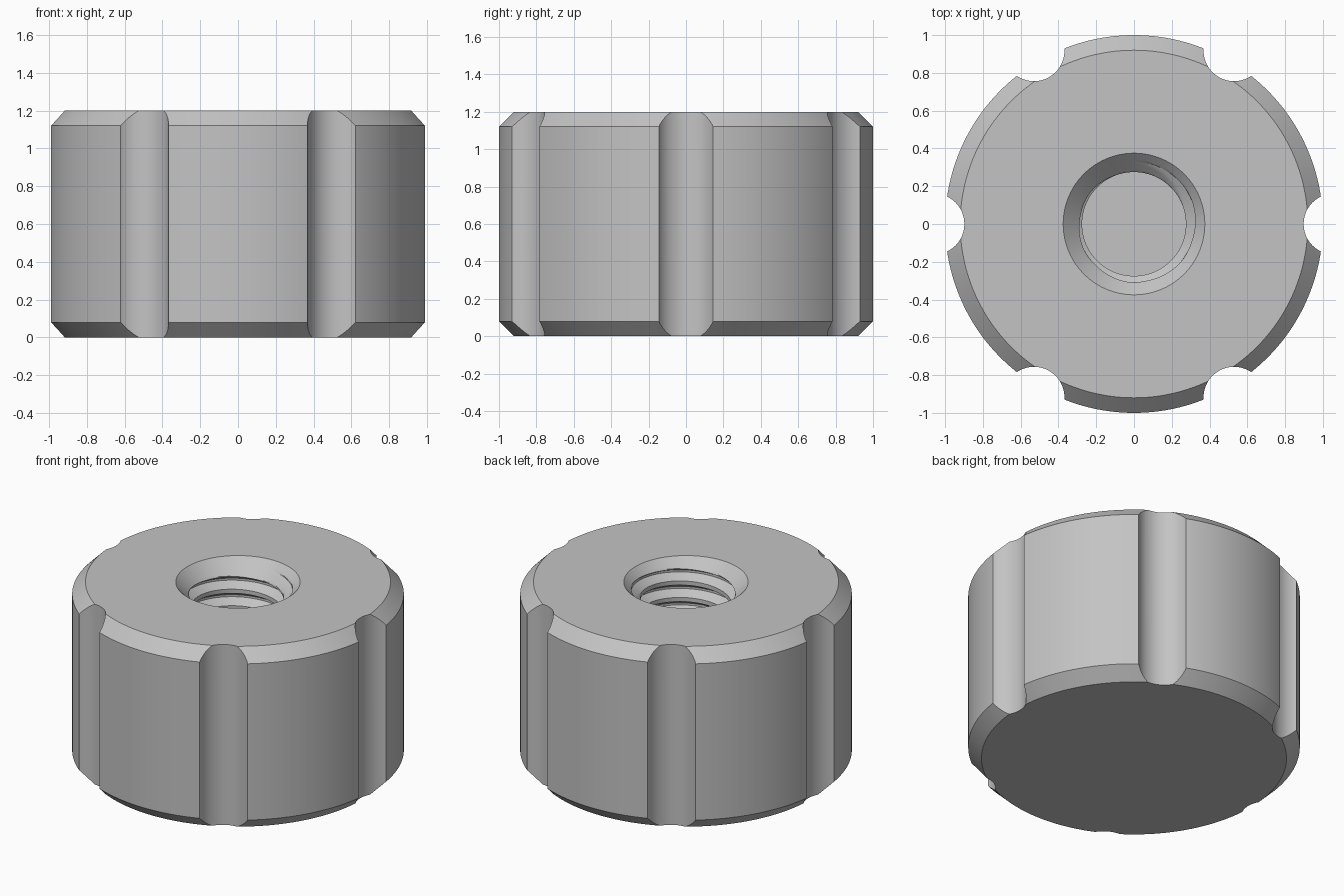
import bpy, bmesh, math

TAU = 2 * math.pi
HEIGHT, CHAMFER = 1.2, 0.08
PITCH, MINOR, MAJOR = 0.11, 0.275, 0.33
HOLE_RIM, FLOOR, HOLE_TOP = 0.375, 0.25, 1.25

cube = bpy.data.objects.get("Cube")
if cube:
    bpy.data.objects.remove(cube, do_unlink=True)

grey = bpy.data.materials.new("plain grey")
grey.use_nodes = True
colour = (0.55, 0.55, 0.55, 1)
grey.diffuse_color = colour
grey.node_tree.nodes["Principled BSDF"].inputs["Base Color"].default_value = colour


def make_object(name, bm):
    bmesh.ops.remove_doubles(bm, verts=bm.verts, dist=1e-5)
    bmesh.ops.recalc_face_normals(bm, faces=bm.faces)
    mesh = bpy.data.meshes.new(name)
    bm.to_mesh(mesh)
    bm.free()
    mesh.materials.append(grey)
    obj = bpy.data.objects.new(name, mesh)
    bpy.context.collection.objects.link(obj)
    return obj


def lathe(name, profile, segments):
    """Closed solid from (radius, z) pairs, capped at both ends."""
    bm = bmesh.new()
    rings = [[bm.verts.new((r * math.cos(TAU * i / segments),
                            r * math.sin(TAU * i / segments), z))
              for i in range(segments)] for r, z in profile]
    for low, high in zip(rings, rings[1:]):
        for i in range(segments):
            j = (i + 1) % segments
            bm.faces.new((low[i], low[j], high[j], high[i]))
    bm.faces.new(rings[0])
    bm.faces.new(rings[-1])
    return make_object(name, bm)


def hole_radius(z, s):
    """Radius of the threaded hole, opened by a countersink at the top."""
    phase = abs((s / PITCH + 0.5) % 1 - 0.5)      # 0 at root, 0.5 at crest
    t = min(1, max(0, (phase - 0.0625) / 0.3125))
    return max(MAJOR + (MINOR - MAJOR) * t, HOLE_RIM - HEIGHT + z)


def threaded_cutter(segments=96, steps=16):
    """Solid in the shape of the hole, gridded along the helix."""
    bm = bmesh.new()
    root = 1.135
    low = math.floor((FLOOR - root) / PITCH) - 1
    high = math.ceil((HOLE_TOP - root) / PITCH) + 1
    grid = []
    for k in range(low * steps, high * steps + 1):
        row = []
        for i in range(segments + 1):
            a = TAU * i / segments
            lift = PITCH * i / segments
            z = min(HOLE_TOP, max(FLOOR, root + k * PITCH / steps + lift))
            r = hole_radius(z, z - root - lift)
            row.append(bm.verts.new((r * math.cos(a), r * math.sin(a), z)))
        grid.append(row)
    for a, b in zip(grid, grid[1:]):
        for i in range(segments):
            bm.faces.new((a[i], a[i + 1], b[i + 1], b[i]))
    # Merge the clamped rows, then cap the two open ends
    bmesh.ops.remove_doubles(bm, verts=bm.verts, dist=1e-5)
    bmesh.ops.dissolve_degenerate(bm, dist=1e-6, edges=bm.edges)
    edges = [e for e in bm.edges if e.is_boundary]
    bmesh.ops.holes_fill(bm, edges=edges, sides=0)
    return make_object("thread_cutter", bm)


# Chamfered knob body
knob = lathe("knob_body", [(1 - CHAMFER, 0), (1, CHAMFER),
                           (1, HEIGHT - CHAMFER), (1 - CHAMFER, HEIGHT)], 180)

# Six grip grooves and the threaded blind hole
cutters = [threaded_cutter()]
for n in range(6):
    groove = lathe("groove_cutter", [(0.162, -0.1), (0.162, 1.3)], 48)
    angle = n * TAU / 6
    groove.location = (1.06 * math.cos(angle), 1.06 * math.sin(angle), 0)
    cutters.append(groove)

bpy.context.view_layer.objects.active = knob
for cutter in cutters:
    cutter.hide_render = True
    cut = knob.modifiers.new("cut", "BOOLEAN")
    cut.operation, cut.solver, cut.object = "DIFFERENCE", "EXACT", cutter
    bpy.ops.object.modifier_apply(modifier=cut.name)
for cutter in cutters:
    bpy.data.objects.remove(cutter, do_unlink=True)

# Smooth curved walls, crisp edges
bpy.ops.object.select_all(action="DESELECT")
knob.select_set(True)
bpy.ops.object.shade_smooth_by_angle(angle=math.radians(25))
